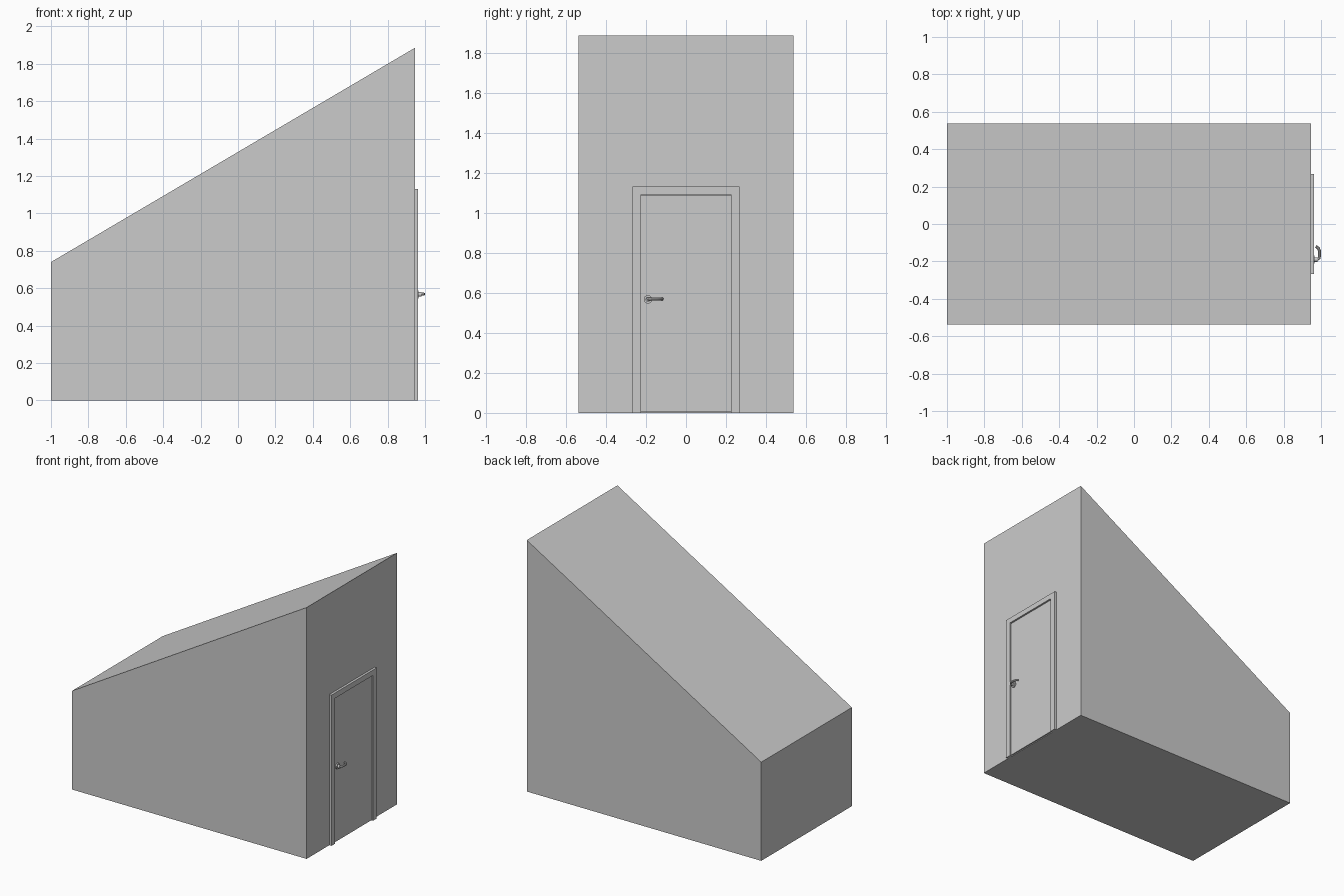
import bpy, bmesh, math

if "Cube" in bpy.data.objects:
    bpy.data.objects.remove(bpy.data.objects["Cube"])

WALL_X = 0.945      # plane of the tall end wall
FRAME_X = 0.963     # face of the door frame


def prism(name, points, direction):
    """Extrude a closed planar outline along a direction."""
    bm = bmesh.new()
    face = bm.faces.new([bm.verts.new(p) for p in points])
    res = bmesh.ops.extrude_face_region(bm, geom=[face])
    moved = [g for g in res["geom"] if isinstance(g, bmesh.types.BMVert)]
    bmesh.ops.translate(bm, verts=moved, vec=direction)
    bmesh.ops.recalc_face_normals(bm, faces=bm.faces)
    mesh = bpy.data.meshes.new(name)
    bm.to_mesh(mesh)
    bm.free()
    obj = bpy.data.objects.new(name, mesh)
    bpy.context.collection.objects.link(obj)
    return obj


def disc(name, x, depth, radius, y, z):
    """Short smooth cylinder facing along x."""
    bpy.ops.mesh.primitive_cylinder_add(vertices=32, radius=radius, depth=depth,
                                        location=(x, y, z), rotation=(0, math.pi / 2, 0))
    obj = bpy.context.object
    obj.name = name
    bpy.ops.object.shade_smooth_by_angle()
    return obj


# Building with a single sloping roof
side = [(-1, 0), (WALL_X, 0), (WALL_X, 1.885), (-1, 0.74)]
prism("building_body", [(x, -0.537, z) for x, z in side], (0, 1.074, 0))

# Door frame: one U-shaped outline
frame = [(-0.268, 0), (-0.268, 1.13), (0.268, 1.13), (0.268, 0),
         (0.225, 0), (0.225, 1.09), (-0.225, 1.09), (-0.225, 0)]
prism("door_frame", [(WALL_X, y, z) for y, z in frame], (FRAME_X - WALL_X, 0, 0))

# Door leaf, recessed behind the frame
leaf = [(-0.224, 0.005), (0.224, 0.005), (0.224, 1.085), (-0.224, 1.085)]
prism("door_leaf", [(WALL_X, y, z) for y, z in leaf], (0.01, 0, 0))

# Handle: round backing plate and collar
disc("handle_plate", 0.959, 0.012, 0.021, -0.19, 0.567)
disc("handle_collar", 0.972, 0.02, 0.012, -0.19, 0.567)

# Handle lever: bent round bar
curve = bpy.data.curves.new("handle_lever", "CURVE")
curve.dimensions = "3D"
curve.bevel_depth = 0.008
curve.bevel_resolution = 3
curve.use_fill_caps = True
path = [(0.957, -0.19), (0.978, -0.19), (0.990, -0.182), (0.992, -0.165),
        (0.992, -0.145), (0.986, -0.13), (0.972, -0.119)]
spline = curve.splines.new("POLY")
spline.points.add(len(path) - 1)
for point, (x, y) in zip(spline.points, path):
    point.co = (x, y, 0.569, 1)
lever = bpy.data.objects.new("handle_lever", curve)
bpy.context.collection.objects.link(lever)
bpy.ops.object.select_all(action="DESELECT")
lever.select_set(True)
bpy.context.view_layer.objects.active = lever
bpy.ops.object.convert(target="MESH")
bpy.ops.object.shade_smooth_by_angle()
